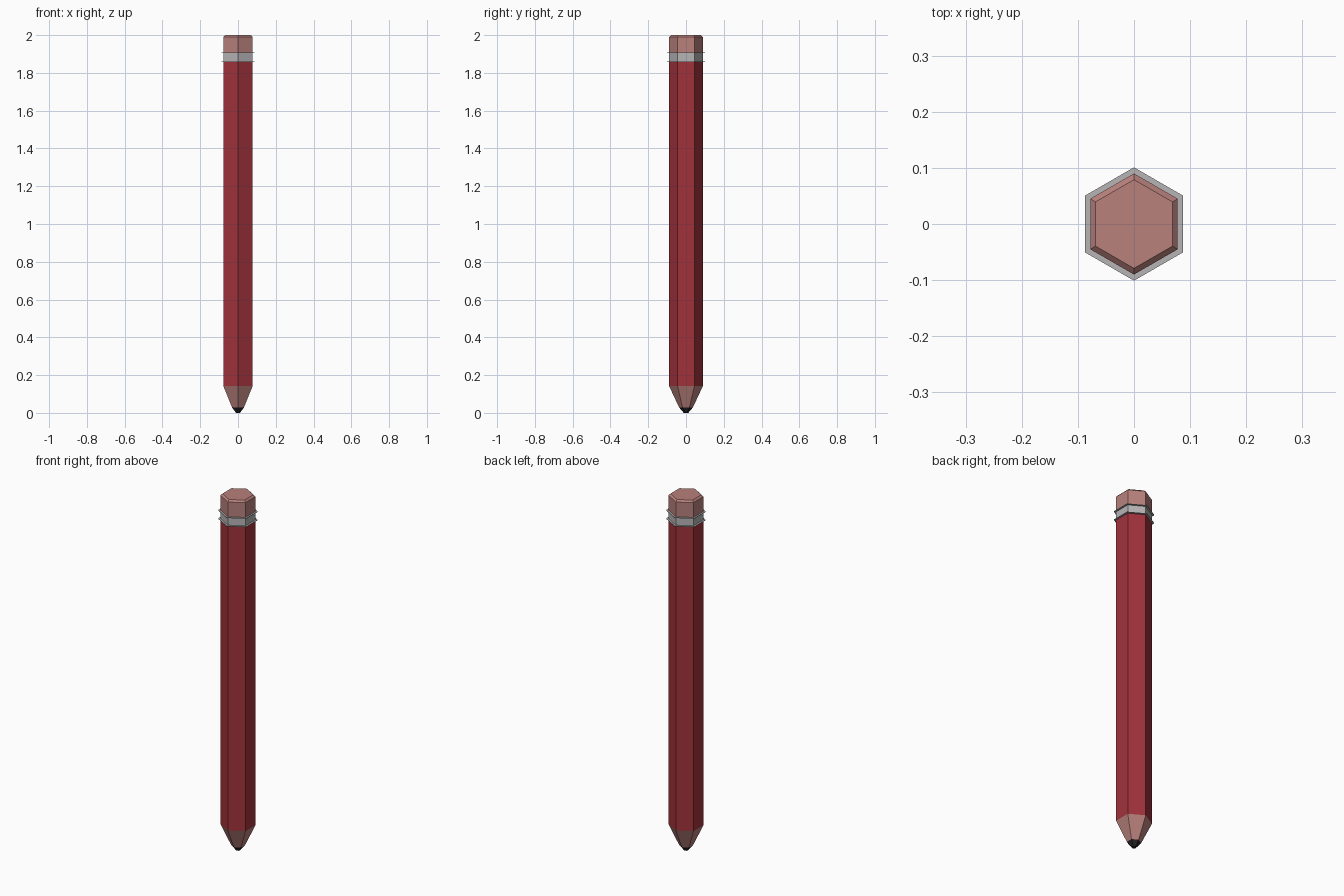
import bpy, bmesh, math

if "Cube" in bpy.data.objects:
    bpy.data.objects.remove(bpy.data.objects["Cube"])

def material(name, rgb):
    lin = [(c / 255 / 12.92) if c < 10 else ((c / 255 + 0.055) / 1.055) ** 2.4 for c in rgb]
    m = bpy.data.materials.new(name)
    m.diffuse_color = (*lin, 1)
    m.use_nodes = True
    m.node_tree.nodes["Principled BSDF"].inputs["Base Color"].default_value = m.diffuse_color
    return m

red = material("red paint", (160, 50, 59))
pink = material("eraser pink", (184, 129, 124))
wood = material("bare wood", (184, 129, 124))
metal = material("grey metal", (183, 180, 182))
lead = material("dark lead", (40, 37, 40))

def hex_part(name, profile, mat, cap_bottom=False, cap_top=False):
    """Stack hexagon rings (radius, z), corners on the y axis, and skin them."""
    bm = bmesh.new()
    rings = [[bm.verts.new((r * math.sin(i * math.pi / 3), -r * math.cos(i * math.pi / 3), z))
              for i in range(6)] for r, z in profile]
    for a, b in zip(rings, rings[1:]):
        for i in range(6):
            j = (i + 1) % 6
            bm.faces.new((a[i], a[j], b[j], b[i]))
    if cap_bottom:
        bm.faces.new(rings[0][::-1])
    if cap_top:
        bm.faces.new(rings[-1])
    me = bpy.data.meshes.new(name)
    bm.to_mesh(me)
    bm.free()
    me.materials.append(mat)
    ob = bpy.data.objects.new(name, me)
    bpy.context.collection.objects.link(ob)

R = 0.09       # barrel corner radius
F = 0.101      # ferrule rim corner radius

# Sharpened end: lead point, then wood cone
hex_part("lead_tip", [(0.012, 0), (0.036, 0.028)], lead, cap_bottom=True)
hex_part("wood_cone", [(0.036, 0.028), (R, 0.143)], wood)
# Painted barrel
hex_part("barrel", [(R, 0.143), (R, 1.857)], red)
# Ferrule: band with a thin rim at each end
hex_part("ferrule", [(R, 1.857), (F, 1.857), (F, 1.860), (R, 1.860),
                     (R, 1.904), (F, 1.904), (F, 1.907), (R, 1.907)], metal)
# Eraser with a bevelled top
hex_part("eraser", [(R, 1.907), (R, 1.99), (0.079, 2.0)], pink, cap_top=True)
